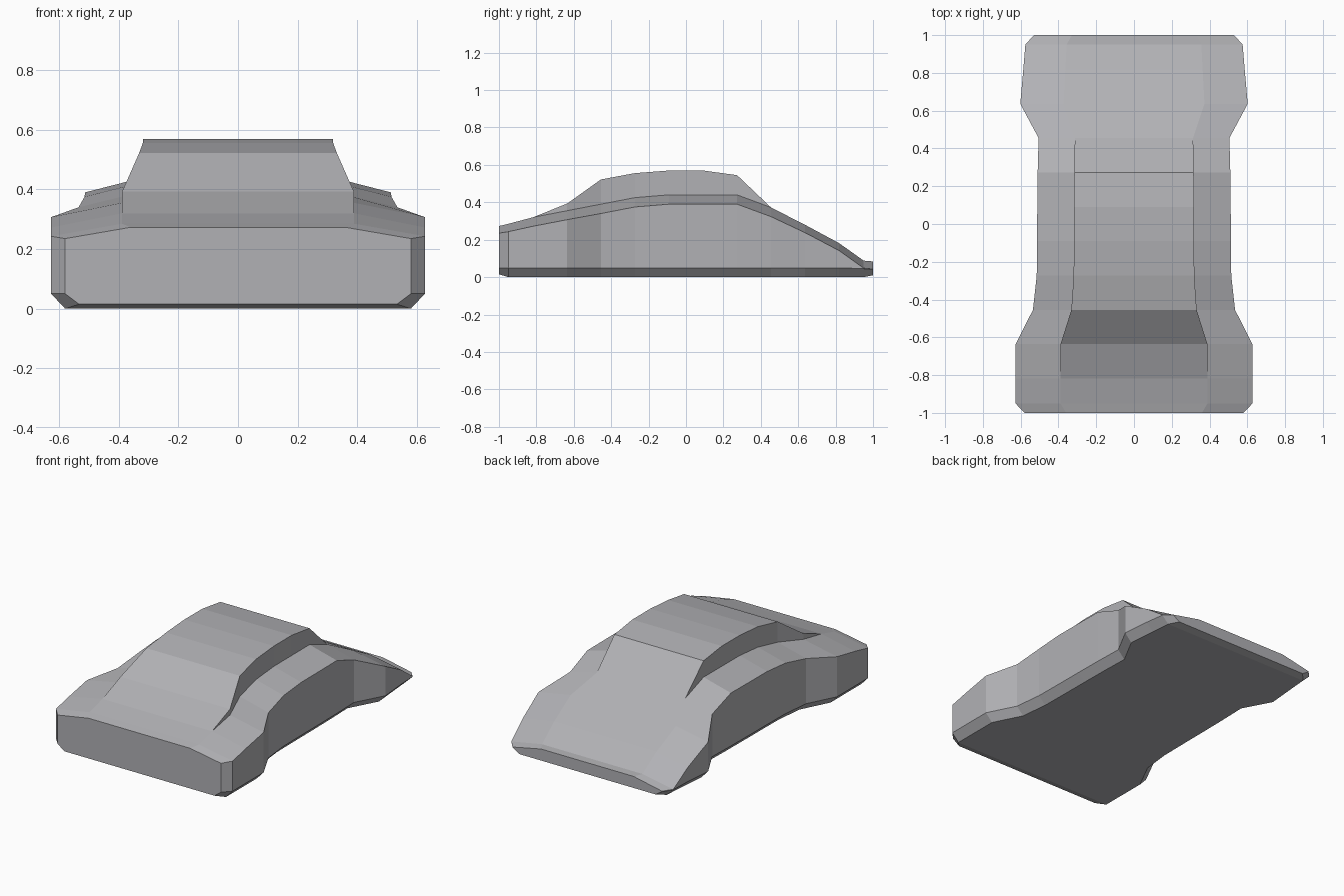
import bpy, bmesh

if "Cube" in bpy.data.objects:
    bpy.data.objects.remove(bpy.data.objects["Cube"])

# stations: y, half width, underside z, sill z, shoulder z, deck z, roof z
stations = [
    (-1.00, .580, .015, .050, .235, .273, .273),
    (-.950, .627, 0, .050, .243, .285, .285),
    (-.818, .627, 0, .050, .272, .320, .320),
    (-.636, .627, 0, .050, .307, .355, .393),
    (-.455, .535, 0, .050, .340, .390, .522),
    (-.273, .515, 0, .050, .375, .425, .556),
    (-.091, .513, 0, .050, .390, .440, .570),
    (.091, .512, 0, .050, .390, .440, .570),
    (.273, .510, 0, .050, .390, .440, .545),
    (.455, .505, 0, .050, .323, .372, .372),
    (.636, .602, 0, .050, .238, .280, .280),
    (.818, .586, 0, .050, .142, .182, .182),
    (.950, .575, 0, .045, .048, .088, .088),
    (1.00, .530, .010, .040, .043, .084, .084),
]


def ring(y, w, base, sill, shoulder, deck, roof):
    """Closed cross-section: underside, sill chamfer, side, deck, cabin wall, roof."""
    c = .62 * w
    half = [(w - .047, base), (w, sill), (w, shoulder), (c, deck), (c, roof)]
    pts = half + [(-x, z) for x, z in reversed(half)]
    return [(x, y, z) for x, z in pts]


# car body shell lofted from front to back
bm = bmesh.new()
rings = [[bm.verts.new(p) for p in ring(*s)] for s in stations]
for a, b in zip(rings, rings[1:]):
    n = len(a)
    for i in range(n):
        j = (i + 1) % n
        bm.faces.new((a[i], a[j], b[j], b[i]))
bm.faces.new(rings[0])
bm.faces.new(rings[-1])

# collapse the cabin wall where it meets the deck
bmesh.ops.remove_doubles(bm, verts=bm.verts, dist=.001)
bmesh.ops.recalc_face_normals(bm, faces=bm.faces)

mesh = bpy.data.meshes.new("car_body")
bm.to_mesh(mesh)
bm.free()
body = bpy.data.objects.new("car_body", mesh)
bpy.context.collection.objects.link(body)

# dark grey paint
paint = bpy.data.materials.new("grey_paint")
paint.diffuse_color = (.44, .44, .46, 1)
paint.use_nodes = True
paint.node_tree.nodes["Principled BSDF"].inputs["Base Color"].default_value = paint.diffuse_color
mesh.materials.append(paint)
